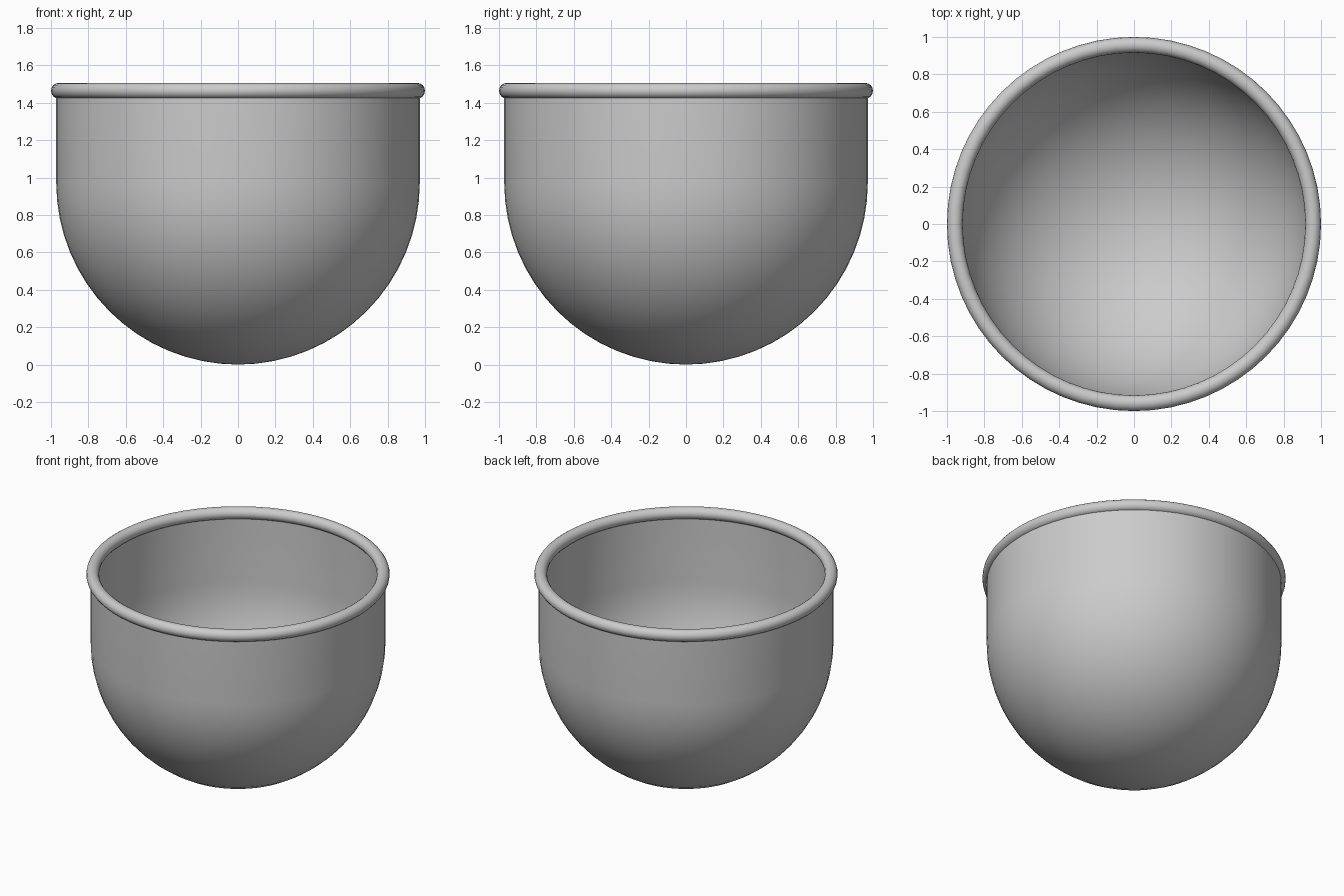
import bpy, bmesh, math
from mathutils import Matrix

cube = bpy.data.objects.get("Cube")
if cube:
    bpy.data.objects.remove(cube, do_unlink=True)

# Single metal grey
metal = bpy.data.materials.new("grey metal")
metal.use_nodes = True
grey = (0.6, 0.6, 0.6, 1)
metal.diffuse_color = grey
metal.node_tree.nodes["Principled BSDF"].inputs["Base Color"].default_value = grey

OUTER, INNER = 0.972, 0.94
CENTRE_Z, RIM_Z, RIM_R = 0.972, 1.464, 0.042


def lathe(name, profile, closed=False, segments=64):
    """Revolve (radius, height) points around z."""
    bm = bmesh.new()
    verts = [bm.verts.new((r, 0, z)) for r, z in profile]
    edges = [bm.edges.new(pair) for pair in zip(verts, verts[1:])]
    if closed:
        edges.append(bm.edges.new((verts[-1], verts[0])))
    bmesh.ops.spin(bm, geom=verts + edges, cent=(0, 0, 0), axis=(0, 0, 1),
                   angle=math.tau, steps=segments, use_merge=False)
    bmesh.ops.remove_doubles(bm, verts=bm.verts, dist=0.0001)
    bmesh.ops.recalc_face_normals(bm, faces=bm.faces)
    mesh = bpy.data.meshes.new(name)
    bm.to_mesh(mesh)
    bm.free()
    mesh.materials.append(metal)
    obj = bpy.data.objects.new(name, mesh)
    bpy.context.collection.objects.link(obj)
    bpy.ops.object.select_all(action="DESELECT")
    obj.select_set(True)
    bpy.context.view_layer.objects.active = obj
    bpy.ops.object.shade_smooth_by_angle(angle=math.radians(40))
    return obj


def quarter_arc(radius, steps=16):
    """From the bottom pole up to the equator."""
    angles = [math.pi / 2 * i / steps for i in range(steps + 1)]
    return [(radius * math.sin(a), CENTRE_Z - radius * math.cos(a)) for a in angles]


# Hollow bowl: rounded base with straight upper wall
outside = quarter_arc(OUTER) + [(OUTER, RIM_Z)]
inside = quarter_arc(INNER) + [(INNER, RIM_Z)]
lathe("bowl_shell", outside + inside[::-1])

# Rolled rim
turns = [math.tau * i / 16 for i in range(16)]
lathe("rolled_rim", [(1 - RIM_R + RIM_R * math.cos(a), RIM_Z + RIM_R * math.sin(a))
                     for a in turns], closed=True)
